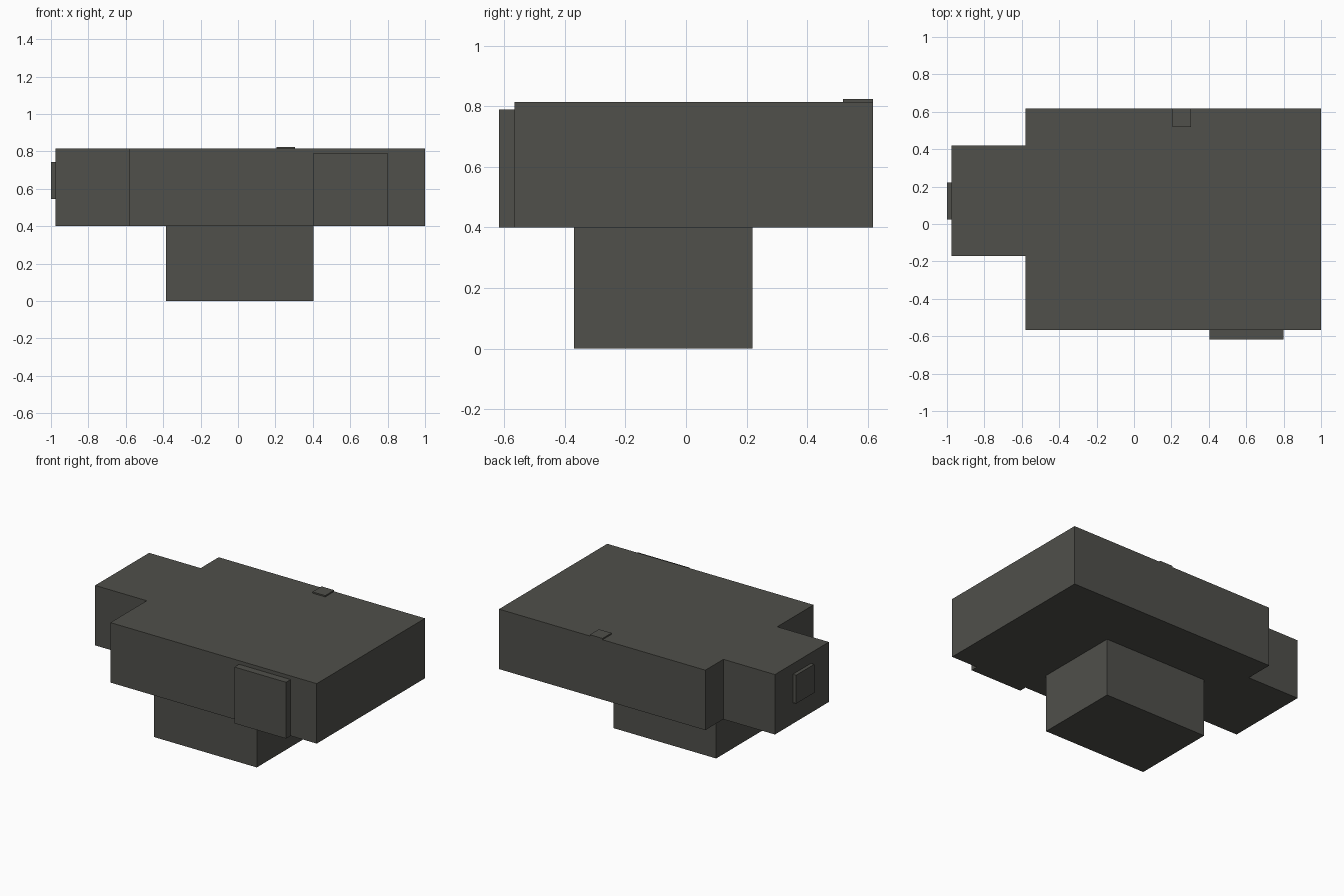
import bpy
import bmesh
from mathutils import Vector

if "Cube" in bpy.data.objects:
    bpy.data.objects.remove(bpy.data.objects["Cube"])

# single flat dark grey
grey = bpy.data.materials.new("dark grey")
grey.diffuse_color = (0.080, 0.080, 0.070, 1.0)
grey.use_nodes = True
grey.node_tree.nodes["Principled BSDF"].inputs["Base Color"].default_value = grey.diffuse_color


def box(name, lo, hi):
    """Axis-aligned box between two corners."""
    lo, hi = Vector(lo), Vector(hi)
    bm = bmesh.new()
    bmesh.ops.create_cube(bm, size=1.0)
    for v in bm.verts:
        v.co = Vector((lo + hi) / 2) + v.co * (hi - lo)
    mesh = bpy.data.meshes.new(name)
    bm.to_mesh(mesh)
    bm.free()
    mesh.materials.append(grey)
    obj = bpy.data.objects.new(name, mesh)
    bpy.context.collection.objects.link(obj)
    return obj


# lower block it stands on
box("base_block", (-0.385, -0.37, 0.0), (0.403, 0.22, 0.4))
# wide upper volume and its side wing
box("main_body", (-0.58, -0.567, 0.4), (1.0, 0.617, 0.815))
box("side_wing", (-0.975, -0.17, 0.4), (-0.58, 0.42, 0.815))
# raised panels on the front, the wing end and the roof
box("front_panel", (0.405, -0.617, 0.4), (0.80, -0.567, 0.79))
box("wing_panel", (-1.0, 0.025, 0.545), (-0.975, 0.223, 0.742))
box("roof_plate", (0.207, 0.518, 0.815), (0.305, 0.617, 0.824))
